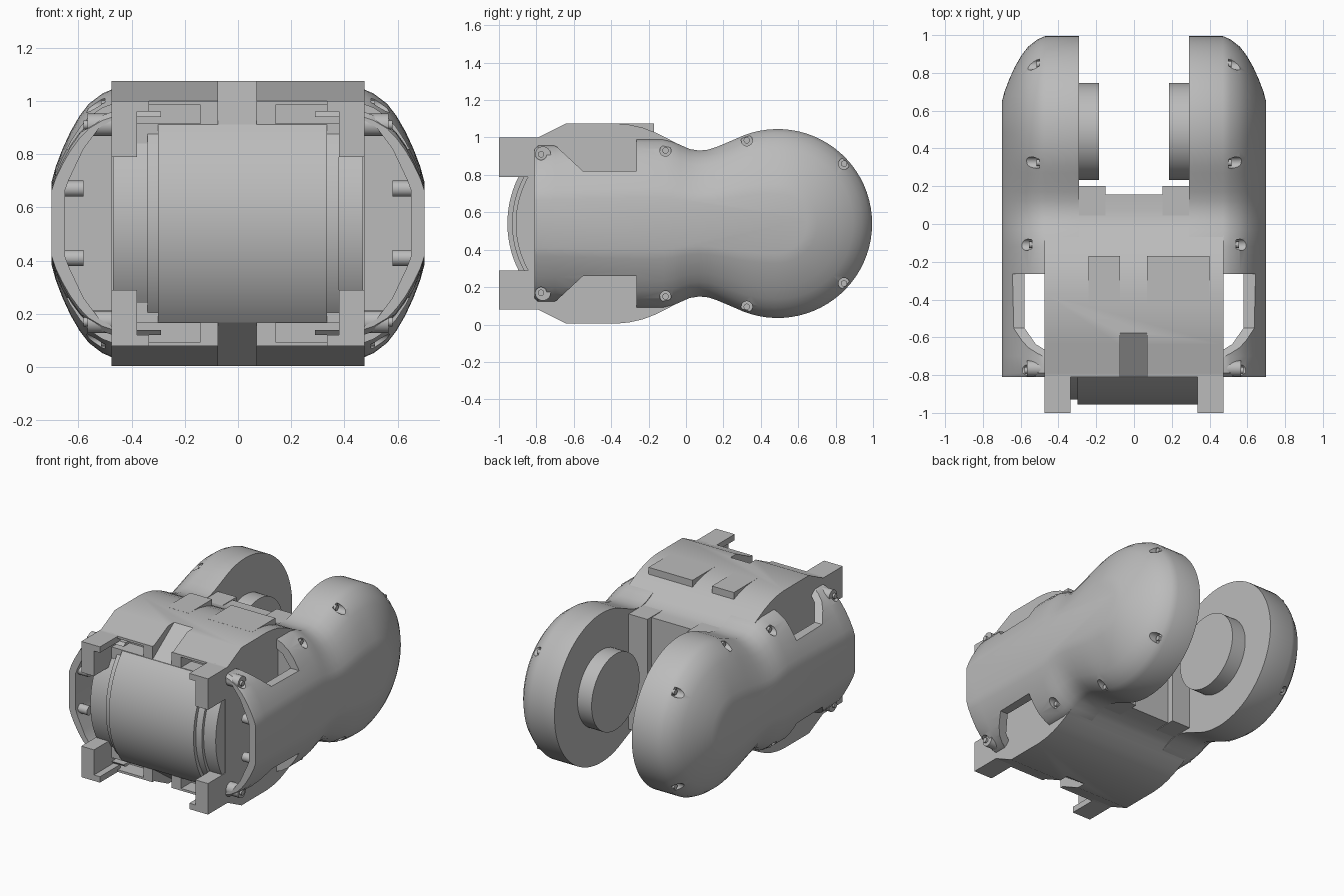
import bpy, bmesh, math
from mathutils import Matrix

cube = bpy.data.objects.get("Cube")
if cube:
    bpy.data.objects.remove(cube, do_unlink=True)

MID = 0.54            # height of the symmetry plane
HUB_Y, HUB_R = 0.49, 0.505

grey = bpy.data.materials.new("plain_grey")
grey.use_nodes = True
grey.diffuse_color = (0.5, 0.5, 0.5, 1)
grey.node_tree.nodes["Principled BSDF"].inputs["Base Color"].default_value = (0.5, 0.5, 0.5, 1)


def finish(name, bm):
    bmesh.ops.recalc_face_normals(bm, faces=bm.faces)
    mesh = bpy.data.meshes.new(name)
    bm.to_mesh(mesh)
    bm.free()
    mesh.materials.append(grey)
    obj = bpy.data.objects.new(name, mesh)
    bpy.context.collection.objects.link(obj)
    return obj


def loft(name, outline, levels):
    """Stack outlines (y, height from MID) along x; each level is (x, scale)."""
    bm = bmesh.new()
    rings = []
    for x, s in levels:
        ring = []
        for y, h in outline:
            yy = HUB_Y + (y - HUB_Y) * s if y > HUB_Y else y
            ring.append(bm.verts.new((x, yy, MID + h * s)))
        rings.append(ring)
    n = len(outline)
    for a, b in zip(rings, rings[1:]):
        for i in range(n):
            j = (i + 1) % n
            bm.faces.new((a[i], a[j], b[j], b[i]))
    bm.faces.new(rings[0])
    bm.faces.new(rings[-1])
    return finish(name, bm)


def prism(name, points, x0, x1):
    """Extrude a (y, z) profile from x0 to x1."""
    return loft(name, [(y, z - MID) for y, z in points], [(x0, 1), (x1, 1)])


def box(name, x0, x1, y0, y1, z0, z1):
    return prism(name, [(y0, z0), (y1, z0), (y1, z1), (y0, z1)], x0, x1)


def rod(name, y, z, r, x0, x1, seg=24):
    bm = bmesh.new()
    m = Matrix.Translation(((x0 + x1) / 2, y, z)) @ Matrix.Rotation(math.pi / 2, 4, 'Y')
    bmesh.ops.create_cone(bm, cap_ends=True, segments=seg, radius1=r, radius2=r,
                          depth=x1 - x0, matrix=m)
    return finish(name, bm)


def apply(obj, mod):
    bpy.context.view_layer.objects.active = obj
    bpy.ops.object.modifier_apply(modifier=mod.name)


def cut(obj, cutters):
    for c in cutters:
        mod = obj.modifiers.new("cut", 'BOOLEAN')
        mod.operation, mod.solver, mod.object = 'DIFFERENCE', 'EXACT', c
        apply(obj, mod)
        bpy.data.objects.remove(c, do_unlink=True)


def smooth(obj, angle=30):
    bpy.ops.object.select_all(action='DESELECT')
    obj.select_set(True)
    bpy.context.view_layer.objects.active = obj
    bpy.ops.object.shade_smooth_by_angle(angle=math.radians(angle))


def mirror_x(obj):
    apply(obj, obj.modifiers.new("mirror", 'MIRROR'))
    smooth(obj)


def flip(points):
    return [(y, 2 * MID - z) for y, z in points]


# Side cover: straight front, narrow waist, round rear lobe
side = [(-0.81, 0.40), (-0.79, 0.42), (-0.7, 0.42), (-0.27, 0.45), (-0.12, 0.45),
        (-0.07, 0.438), (-0.03, 0.42), (0.02, 0.398), (0.07, 0.39), (0.12, 0.395),
        (0.17, 0.412), (0.22, 0.433)]
start = math.acos((0.27 - HUB_Y) / HUB_R)
lobe = [(HUB_Y + HUB_R * math.cos(a), HUB_R * math.sin(a))
        for a in (start - 2 * start * i / 48 for i in range(49))]
outline = side + lobe + [(y, -h) for y, h in reversed(side)]
cover = loft("side_covers", outline,
             [(0.29, 1), (0.47, 1), (0.51, 0.965), (0.56, 0.89), (0.595, 0.8),
              (0.63, 0.68), (0.66, 0.55), (0.685, 0.42), (0.70, 0.31)])

# Hollow front, top and bottom windows, screw recesses
h = 0.40
hollow = loft("hollow", [(-0.9, h), (-0.25, h), (-0.25, -h), (-0.9, -h)],
              [(0.2, 1), (0.45, 1), (0.52, 0.9), (0.58, 0.7), (0.635, 0.41), (0.65, 0.31)])
window = [(-0.71, 1.2), (-0.71, 0.96), (-0.69, 0.95), (-0.55, 0.82), (-0.265, 0.82), (-0.265, 1.2)]
cutters = [hollow, prism("window", window, 0.2, 0.9), prism("window", flip(window), 0.2, 0.9)]
screws = [(-0.775, 0.91, 0.565), (-0.11, 0.93, 0.54), (0.325, 0.985, 0.5), (0.845, 0.86, 0.5)]
for y, z, floor in screws:
    for zz in (z, 2 * MID - z):
        cutters.append(rod("recess", y, zz, 0.03, floor, 0.9))
cut(cover, cutters)
mirror_x(cover)

for y, z, floor in screws:
    for zz, end in ((z, "top"), (2 * MID - z, "bottom")):
        mirror_x(rod("screw_" + end, y, zz, 0.017, floor - 0.02, floor + 0.015, 16))

# Posts and pegs inside the open front of the covers
for sign, end in ((1, "top"), (-1, "bottom")):
    mirror_x(rod("post_" + end, -0.765, MID + sign * 0.37, 0.042, 0.45, 0.566))
    mirror_x(rod("peg_" + end, -0.76, MID + sign * 0.13, 0.03, 0.58, 0.67))

# Central body
top = [(-0.81, 1.0), (-0.79, 1.0), (-0.64, 1.075), (-0.37, 1.075), (-0.3, 1.068), (-0.23, 1.052),
       (-0.16, 1.025), (-0.09, 0.99), (-0.03, 0.955), (0.02, 0.934), (0.07, 0.926), (0.155, 0.926)]
body = prism("central_body", top + list(reversed(flip(top))), -0.475, 0.475)
slope = [(-0.9, 0.9), (-0.81, 0.91), (-0.57, 1.08), (-0.57, 1.2), (-0.9, 1.2)]
cut(body, [prism("slope", slope, -0.075, 0.07), prism("slope", flip(slope), -0.075, 0.07)]
    + [box("pocket", x, x + 0.24, -0.9, -0.7, z, z + 0.07)
       for x in (-0.38, 0.14) for z in (0.915, 0.095)])
smooth(body)

# Raised pads on top of the body
for name, x0, x1 in (("small_pad", -0.24, -0.075), ("large_pad", 0.07, 0.40)):
    box(name, x0, x1, -0.42, -0.17, 0.98, 1.0755)

# Columns on the rear wall
for sign, name in ((-1, "right_column"), (1, "left_column")):
    col = [(-0.04, 0.93), (0.2, 0.93), (0.2, 0.15), (-0.04, 0.15)]
    prism(name, col, sign * 0.15, sign * 0.295)

# Front arms with an angled section
for sign, end in ((1, "top"), (-1, "bottom")):
    z = [MID + sign * d for d in (0.25, 0.42, 0.46)]
    mirror_x(box("arm_" + end, 0.38, 0.475, -1.0, -0.78, min(z[0], z[2]), max(z[0], z[2])))
    mirror_x(box("arm_flange_" + end, 0.335, 0.4, -1.0, -0.78, min(z[1:]), max(z[1:])))


# Curved drum face at the front
def drum(name, r, half, x0, x1):
    arc = []
    for i in range(25):
        d = half * (i / 12 - 1)
        arc.append((-0.40 - math.sqrt(r * r - d * d), MID + d))
    smooth(prism(name, arc + [(-0.6, MID + half), (-0.6, MID - half)], x0, x1))


drum("drum_face", 0.555, 0.372, -0.30, 0.335)
drum("drum_shoulder", 0.53, 0.37, -0.34, 0.38)
drum("drum_rim", 0.51, 0.30, -0.47, 0.47)

# Round hubs facing each other between the lobes
mirror_x(rod("hubs", HUB_Y, MID, 0.257, 0.185, 0.30, 64))
